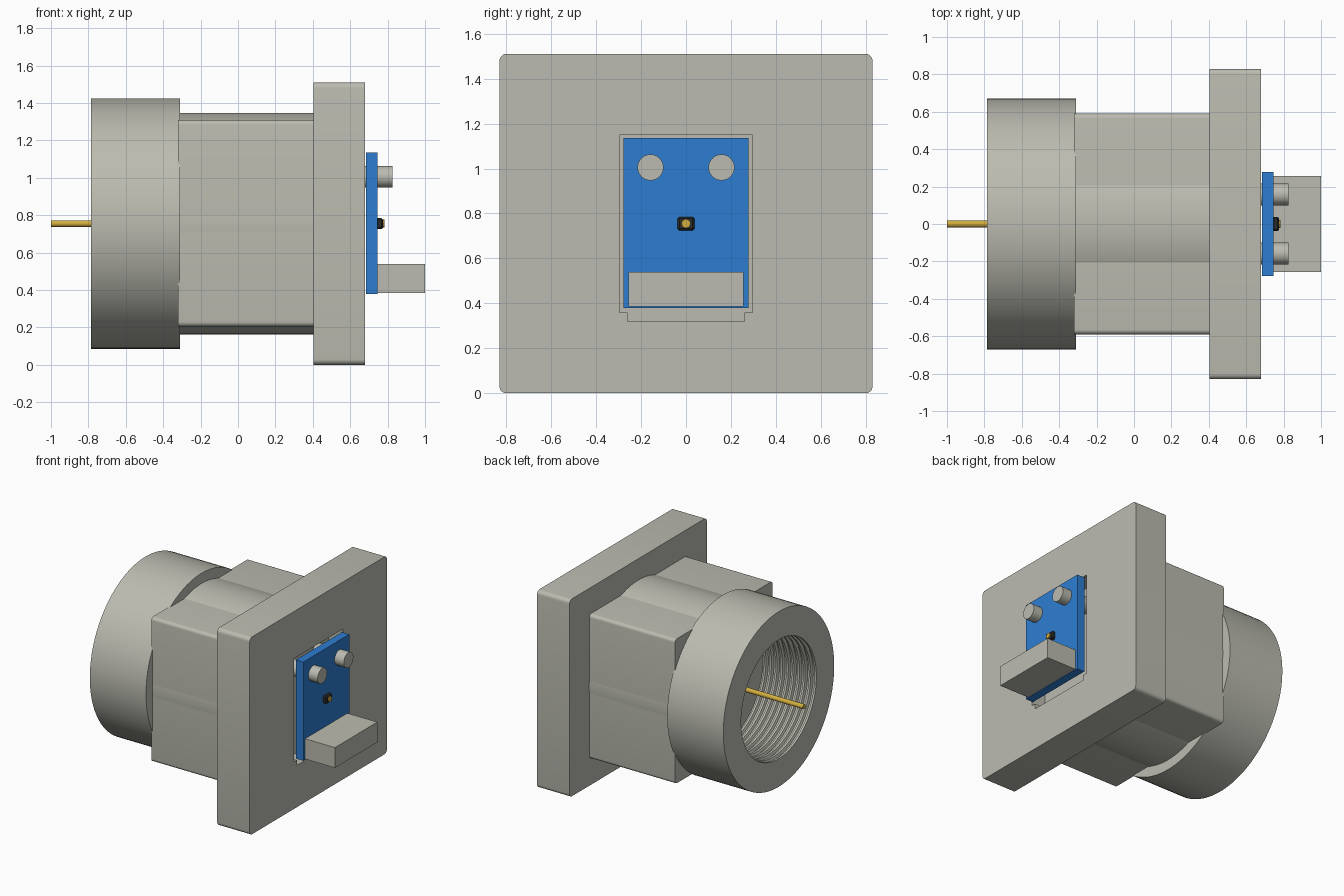
import bpy, bmesh, math
from mathutils import Matrix, Vector

cube = bpy.data.objects.get("Cube")
if cube:
    bpy.data.objects.remove(cube, do_unlink=True)

AXIS_Z = 0.755  # height of the main axis, which runs along x


def material(name, rgb):
    m = bpy.data.materials.new(name)
    m.use_nodes = True
    m.diffuse_color = (*rgb, 1)
    m.node_tree.nodes["Principled BSDF"].inputs["Base Color"].default_value = (*rgb, 1)
    return m


GREY = material("warm grey", (0.50, 0.50, 0.44))
BLUE = material("board blue", (0.027, 0.205, 0.64))
GOLD = material("gold", (0.65, 0.43, 0.05))
BLACK = material("black", (0.025, 0.025, 0.025))


def finish(name, bm, mat, smooth=False):
    bmesh.ops.recalc_face_normals(bm, faces=bm.faces)
    mesh = bpy.data.meshes.new(name)
    bm.to_mesh(mesh)
    bm.free()
    mesh.materials.append(mat)
    ob = bpy.data.objects.new(name, mesh)
    bpy.context.collection.objects.link(ob)
    bpy.ops.object.select_all(action='DESELECT')
    ob.select_set(True)
    bpy.context.view_layer.objects.active = ob
    if smooth:
        bpy.ops.object.shade_smooth_by_angle(angle=math.radians(25))
    return ob


def box(name, x, y, z, mat, round_x=0, chamfer=0):
    """Box from (min, max) ranges; round_x rounds only the edges along x."""
    bm = bmesh.new()
    bmesh.ops.create_cube(bm, size=1)
    for v in bm.verts:
        v.co = Vector([r[0] if c < 0 else r[1] for c, r in zip(v.co, (x, y, z))])
    if round_x:
        edges = [e for e in bm.edges
                 if abs(e.verts[0].co.x - e.verts[1].co.x) > 0.001]
        bmesh.ops.bevel(bm, geom=edges, offset=round_x, segments=5,
                        profile=0.5, affect='EDGES')
    if chamfer:
        bmesh.ops.bevel(bm, geom=bm.edges[:], offset=chamfer, segments=1,
                        profile=0.5, affect='EDGES')
    return finish(name, bm, mat, bool(round_x))


def rod(name, x, radius, y, z, mat, sides=48):
    bm = bmesh.new()
    place = Matrix.Translation(((x[0] + x[1]) / 2, y, z)) @ Matrix.Rotation(math.pi / 2, 4, 'Y')
    bmesh.ops.create_cone(bm, cap_ends=True, segments=sides, radius1=radius,
                          radius2=radius, depth=x[1] - x[0], matrix=place)
    return finish(name, bm, mat, True)


def lathe(name, profile, mat, sides=96):
    """Spin a closed (x, radius) profile around the main axis."""
    bm = bmesh.new()
    rings = []
    for i in range(sides):
        a = math.tau * i / sides
        rings.append([bm.verts.new((x, r * math.cos(a), AXIS_Z + r * math.sin(a)))
                      for x, r in profile])
    n = len(profile)
    for i in range(sides):
        a, b = rings[i], rings[(i + 1) % sides]
        for j in range(n):
            k = (j + 1) % n
            bm.faces.new((a[j], a[k], b[k], b[j]))
    return finish(name, bm, mat, True)


# Collar with a threaded bore
front, back, bore = -0.785, -0.31, 0.455
ridges = 10
pitch = (back - front) / ridges
profile = [(back, 0.67), (front, 0.67)]
for i in range(ridges):
    s = front + i * pitch
    profile += [(s, bore), (s + 0.35 * pitch, bore),
                (s + 0.5 * pitch, bore + 0.02), (s + 0.85 * pitch, bore + 0.02)]
profile.append((back, bore))
lathe("threaded_collar", profile, GREY)

# Body: square block with a round barrel through it
box("body_block", (-0.32, 0.41), (-0.59, 0.59), (0.205, 1.31), GREY, round_x=0.025)
rod("body_barrel", (-0.315, 0.41), 0.592, 0, AXIS_Z, GREY, sides=96)

# Mounting plate with a recess for the circuit board
plate = box("mounting_plate", (0.405, 0.68), (-0.83, 0.83), (0, 1.51), GREY, round_x=0.03)
cutters = [box("board_recess", (0.56, 0.8), (-0.295, 0.295), (0.36, 1.15), GREY),
           box("socket_recess", (0.56, 0.8), (-0.26, 0.26), (0.32, 0.5), GREY)]
for c in cutters:
    c.hide_render = True
    mod = plate.modifiers.new("cut", 'BOOLEAN')
    mod.operation = 'DIFFERENCE'
    mod.solver = 'EXACT'
    mod.object = c
    bpy.context.view_layer.objects.active = plate
    bpy.ops.object.modifier_apply(modifier=mod.name)
    bpy.data.objects.remove(c, do_unlink=True)

# Circuit board with its posts and socket
box("circuit_board", (0.685, 0.747), (-0.278, 0.278), (0.38, 1.135), BLUE)
for side, y in (("right", -0.158), ("left", 0.158)):
    rod("post_" + side, (0.56, 0.825), 0.058, y, 1.005, GREY)
box("socket", (0.747, 1.0), (-0.256, 0.256), (0.385, 0.54), GREY)

# Centre terminal and contact pins
box("terminal", (0.74, 0.775), (-0.038, 0.038), (0.725, 0.785), BLACK, chamfer=0.008)
rod("terminal_pin", (0.74, 0.782), 0.021, 0, AXIS_Z, GOLD, sides=8)
rod("contact_pin", (-1.0, -0.31), 0.018, 0, AXIS_Z, GOLD, sides=24)
